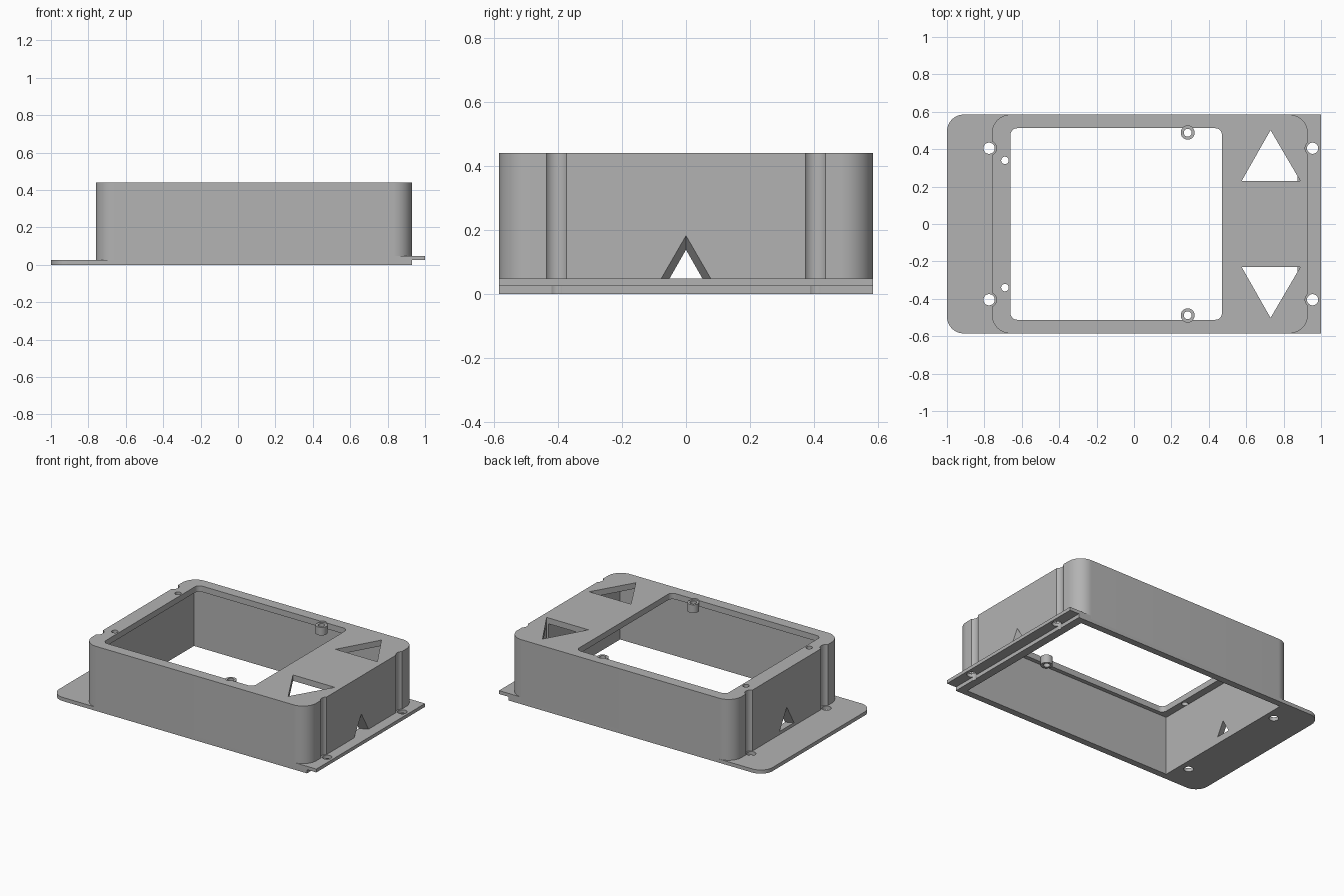
import bpy, bmesh
from math import sin, cos, pi, radians

cube = bpy.data.objects.get("Cube")
if cube:
    bpy.data.objects.remove(cube, do_unlink=True)

grey = bpy.data.materials.new("plain grey")
grey.use_nodes = True
colour = (0.45, 0.45, 0.45, 1)
grey.diffuse_color = colour
grey.node_tree.nodes["Principled BSDF"].inputs["Base Color"].default_value = colour

WALL_L, WALL_R, HALF_Y = -0.76, 0.93, 0.585
PLATE, TOP = 0.025, 0.44


def loft(name, ring_a, ring_b):
    """Closed solid between two matching rings of points."""
    bm = bmesh.new()
    a = [bm.verts.new(p) for p in ring_a]
    b = [bm.verts.new(p) for p in ring_b]
    bm.faces.new(a[::-1])
    bm.faces.new(b)
    for i in range(len(a)):
        j = (i + 1) % len(a)
        bm.faces.new((a[i], a[j], b[j], b[i]))
    bmesh.ops.recalc_face_normals(bm, faces=bm.faces)
    mesh = bpy.data.meshes.new(name)
    bm.to_mesh(mesh)
    bm.free()
    mesh.materials.append(grey)
    ob = bpy.data.objects.new(name, mesh)
    bpy.context.collection.objects.link(ob)
    return ob


def prism(name, outline, z0, z1):
    return loft(name, [(x, y, z0) for x, y in outline], [(x, y, z1) for x, y in outline])


def circle(cx, cy, r, n=40):
    return [(cx + r * cos(2 * pi * i / n), cy + r * sin(2 * pi * i / n)) for i in range(n)]


def rounded(x0, x1, y, r_left, r_right, n=14):
    """Rectangle outline with separate corner radii at its two ends."""
    pts = []
    for k, (x, sx, sy, r) in enumerate(((x1, 1, 1, r_right), (x0, -1, 1, r_left),
                                        (x0, -1, -1, r_left), (x1, 1, -1, r_right))):
        if r == 0:
            pts.append((x, sy * y))
            continue
        for i in range(n + 1):
            a = pi / 2 * (k + i / n)
            pts.append((x - sx * r + r * cos(a), sy * (y - r) + r * sin(a)))
    return pts


def cut(target, cutters):
    """Subtract each cutter in turn, then discard it."""
    bpy.context.view_layer.objects.active = target
    for c in cutters:
        c.hide_render = True
        mod = target.modifiers.new("cut", 'BOOLEAN')
        mod.operation, mod.solver, mod.object = 'DIFFERENCE', 'EXACT', c
        bpy.ops.object.modifier_apply(modifier=mod.name)
        bpy.data.objects.remove(c, do_unlink=True)


def cavity():
    return prism("cavity_cutter", rounded(-0.71, 0.875, 0.54, 0, 0), -0.1, TOP - 0.04)


def screw_cutters(r):
    return [prism("screw_cutter", circle(x, s * 0.405, r), -0.1, 0.6)
            for x in (-0.775, 0.955) for s in (-1, 1)]


def vent(outer, inward):
    """Triangular side opening that narrows towards the inside."""
    def ring(t):
        w, h, x = 0.078 - 0.026 * t, 0.135 - 0.044 * t, outer + inward * t
        return [(x, -w, 0.047), (x, w, 0.047), (x, 0, 0.047 + h)]
    return loft("vent_cutter", ring(-0.3), ring(1.3))


# Housing shell with rounded corners
housing = prism("housing", rounded(WALL_L, WALL_R, HALF_Y, 0.1, 0.1), PLATE, TOP)
cutters = [cavity(), prism("window_cutter", rounded(-0.66, 0.47, 0.512, 0.035, 0.035), 0.3, 0.6),
           vent(WALL_R, -0.055), vent(WALL_L, 0.05)]
cutters += screw_cutters(0.04)
for s in (-1, 1):
    cutters.append(prism("arrow_cutter", [(0.575, s * 0.229), (0.89, s * 0.229), (0.73, s * 0.502)], 0.3, 0.6))
    cutters.append(prism("pin_cutter", circle(-0.69, s * 0.34, 0.02), 0.3, 0.6))
    cutters.append(prism("boss_recess_cutter", circle(0.287, s * 0.488, 0.037), 0.43, 0.6))
cut(housing, cutters)

# Base plate with a rounded tab on the right-hand end
base_plate = prism("base_plate", rounded(-1, WALL_R, HALF_Y, 0.09, 0), 0, PLATE)
cut(base_plate, [cavity()] + screw_cutters(0.03))

# Raised square lip at the opposite end
end_lip = prism("end_lip", rounded(0.835, 1, HALF_Y, 0, 0), PLATE, 0.048)
cut(end_lip, [cavity()] + screw_cutters(0.03))

# Screw bosses at the window edges
parts = [housing, base_plate, end_lip]
for side, s in (("front", -1), ("back", 1)):
    boss = prism(side + "_screw_boss", circle(0.287, s * 0.488, 0.037), 0.375, 0.43)
    cut(boss, [prism("boss_hole_cutter", circle(0.287, s * 0.488, 0.021), 0.3, 0.6)])
    parts.append(boss)

bpy.ops.object.select_all(action='DESELECT')
for ob in parts:
    ob.select_set(True)
bpy.context.view_layer.objects.active = housing
bpy.ops.object.shade_smooth_by_angle(angle=radians(30))
